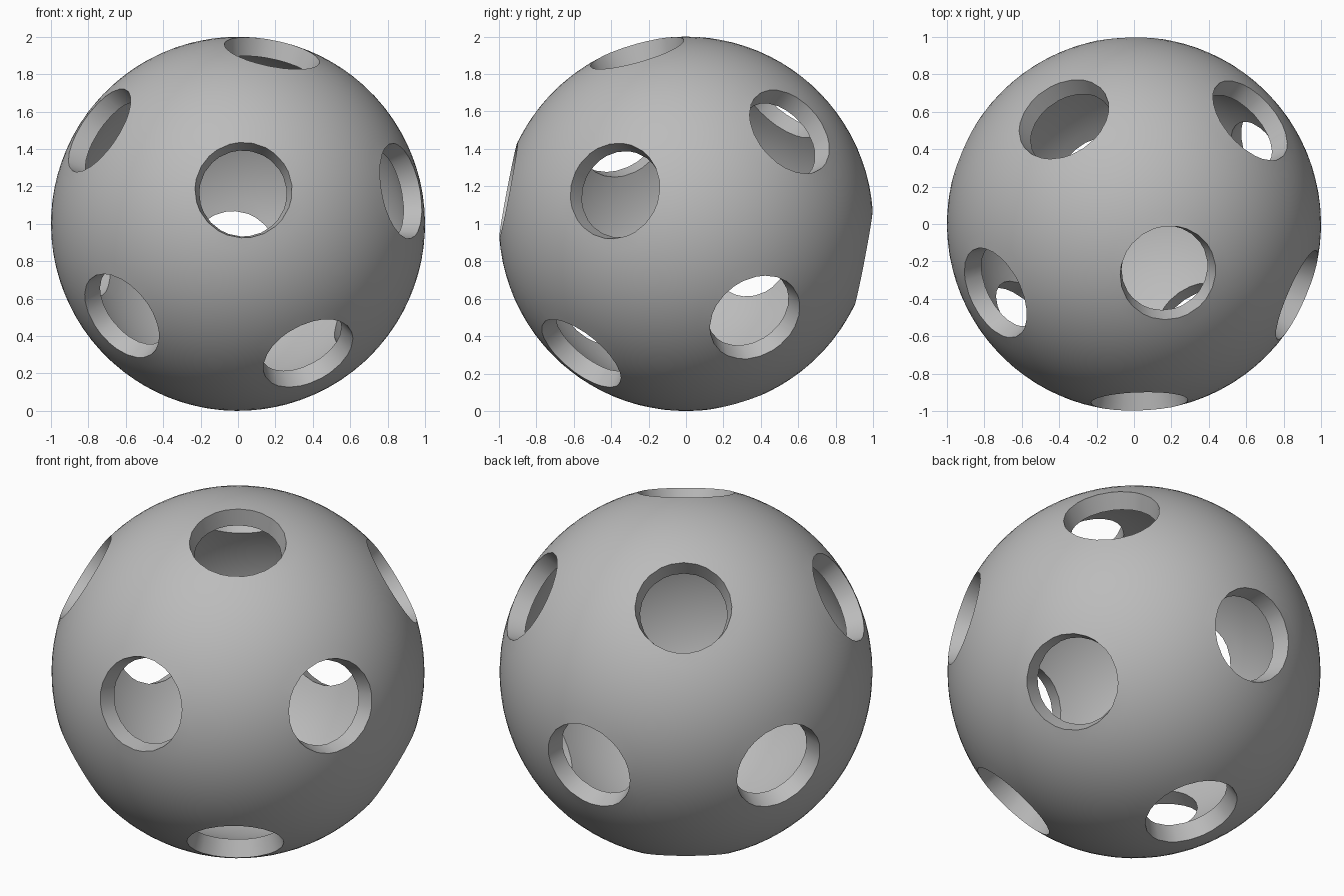
import bpy, bmesh
from math import radians, sin, cos
from mathutils import Matrix, Vector

if "Cube" in bpy.data.objects:
    bpy.data.objects.remove(bpy.data.objects["Cube"], do_unlink=True)

HOLE_RADIUS = 0.26
INNER_SCALE = 0.9


def frame(a, b):
    """Orthonormal frame with z along a and x towards b."""
    z = a.normalized()
    y = z.cross(b).normalized()
    return Matrix((y.cross(z), y, z)).transposed()


# Hole axes: the twelve corners of an icosahedron, tilted into place
ico = bmesh.new()
bmesh.ops.create_icosphere(ico, subdivisions=1, radius=1)
ico.verts.ensure_lookup_table()
first = ico.verts[0]
second = first.link_edges[0].other_vert(first)
tilt = (frame(Vector((0.188, -0.27, 0.944)), Vector((0.029, -0.983, 0.178)))
        @ frame(first.co, second.co).transposed())
axes = [(tilt @ v.co).normalized() for v in ico.verts]
ico.free()

# Outer skin, with the caps around each axis removed
bm = bmesh.new()
bmesh.ops.create_icosphere(bm, subdivisions=5, radius=1, matrix=tilt.to_4x4())
caps = [v for v in bm.verts
        if min(v.co.angle(a) for a in axes) < radians(12.4)]
bmesh.ops.delete(bm, geom=caps, context='VERTS')

# Round off the hole rims
depth = (1 - HOLE_RADIUS ** 2) ** 0.5
for v in bm.verts:
    if v.is_boundary:
        axis = min(axes, key=v.co.angle)
        side = (v.co - axis * v.co.dot(axis)).normalized()
        v.co = axis * depth + side * HOLE_RADIUS

# Inner skin and tapered hole walls
shell = bmesh.ops.extrude_face_region(bm, geom=bm.faces[:], use_keep_orig=True)
for item in shell["geom"]:
    if isinstance(item, bmesh.types.BMVert):
        item.co *= INNER_SCALE
bmesh.ops.recalc_face_normals(bm, faces=bm.faces)
bmesh.ops.translate(bm, verts=bm.verts, vec=(0, 0, 1))

mesh = bpy.data.meshes.new("perforated_ball")
bm.to_mesh(mesh)
bm.free()
ball = bpy.data.objects.new("perforated_ball", mesh)
bpy.context.collection.objects.link(ball)

# Plain grey material
grey = bpy.data.materials.new("grey")
grey.use_nodes = True
colour = (0.5, 0.5, 0.5, 1)
grey.diffuse_color = colour
grey.node_tree.nodes["Principled BSDF"].inputs["Base Color"].default_value = colour
mesh.materials.append(grey)

bpy.ops.object.select_all(action='DESELECT')
ball.select_set(True)
bpy.context.view_layer.objects.active = ball
bpy.ops.object.shade_smooth_by_angle(angle=radians(35))
